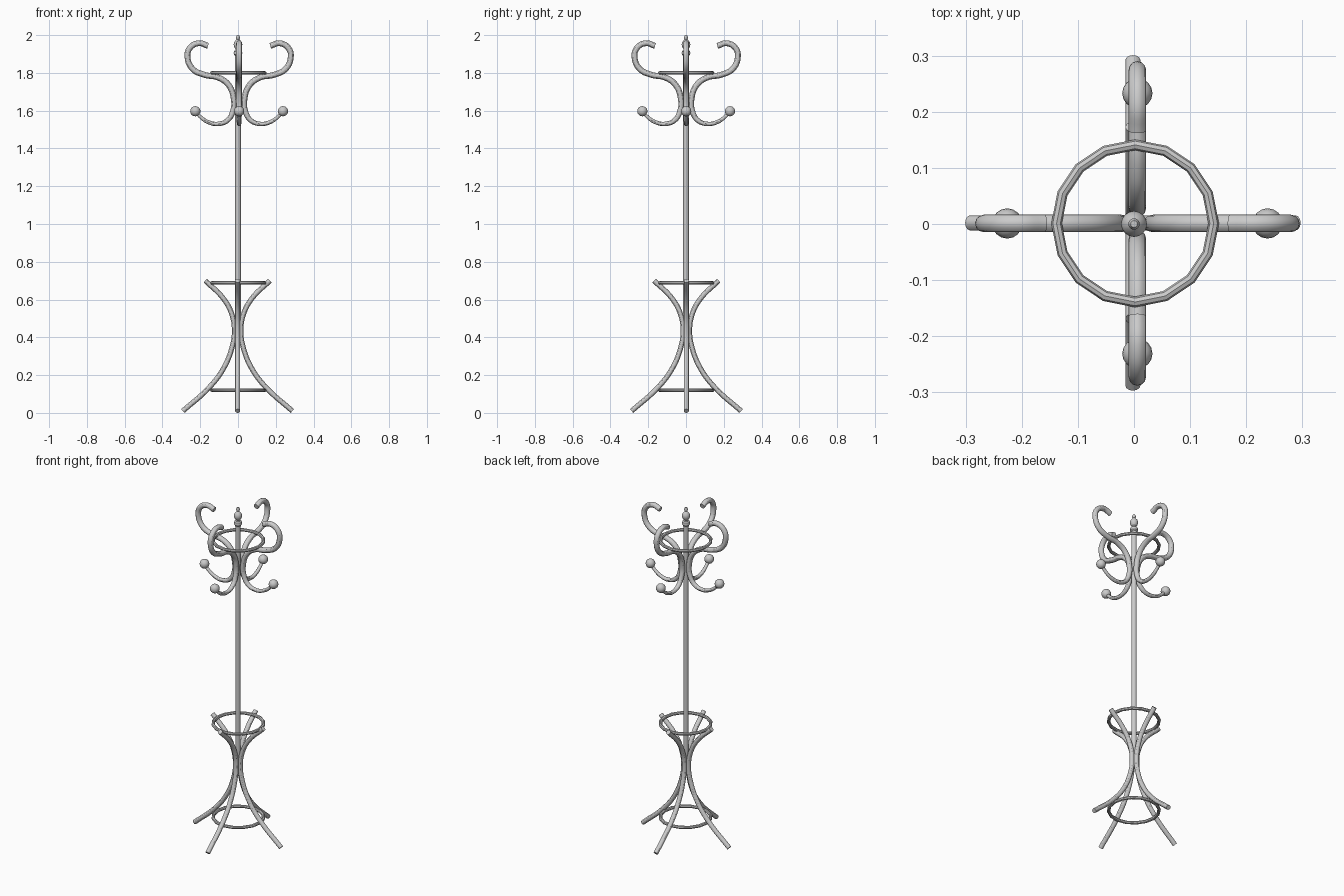
import bpy
from math import sin, cos, pi

if "Cube" in bpy.data.objects:
    bpy.data.objects.remove(bpy.data.objects["Cube"])


def smooth(obj):
    bpy.ops.object.select_all(action='DESELECT')
    obj.select_set(True)
    bpy.context.view_layer.objects.active = obj
    bpy.ops.object.shade_smooth_by_angle()


def tube(name, pts, radius, angle, offset):
    """Bent round rod through (distance, z, thickness factor) points, turned about z."""
    cu = bpy.data.curves.new(name, 'CURVE')
    cu.dimensions = '3D'
    cu.twist_mode = 'MINIMUM'
    cu.bevel_depth = radius
    cu.bevel_resolution = 4
    cu.use_fill_caps = True
    cu.resolution_u = 6
    sp = cu.splines.new('BEZIER')
    sp.bezier_points.add(len(pts) - 1)
    for bp, (d, z, f) in zip(sp.bezier_points, pts):
        bp.co = (d * cos(angle) + offset[0], d * sin(angle) + offset[1], z)
        bp.radius = f
        bp.handle_left_type = bp.handle_right_type = 'AUTO'
    obj = bpy.data.objects.new(name, cu)
    bpy.context.collection.objects.link(obj)
    bpy.ops.object.select_all(action='DESELECT')
    obj.select_set(True)
    bpy.context.view_layer.objects.active = obj
    bpy.ops.object.convert(target='MESH')
    smooth(bpy.context.view_layer.objects.active)


def lathe(name, profile, n=16):
    """Closed turned shape from (radius, z) points."""
    verts = [(r * cos(2 * pi * i / n), r * sin(2 * pi * i / n), z)
             for r, z in profile for i in range(n)]
    faces = [(k * n + i, k * n + (i + 1) % n, (k + 1) * n + (i + 1) % n, (k + 1) * n + i)
             for k in range(len(profile) - 1) for i in range(n)]
    faces.append(tuple(reversed(range(n))))
    faces.append(tuple(range(len(verts) - n, len(verts))))
    me = bpy.data.meshes.new(name)
    me.from_pydata(verts, [], faces)
    obj = bpy.data.objects.new(name, me)
    bpy.context.collection.objects.link(obj)
    smooth(obj)


# Central pole with turned finial
lathe("pole", [(0.015, 0.42), (0.015, 1.885)])
lathe("finial", [(0.015, 1.88), (0.016, 1.892), (0.022, 1.898), (0.023, 1.906),
                 (0.021, 1.914), (0.014, 1.92), (0.013, 1.927), (0.02, 1.937),
                 (0.023, 1.95), (0.02, 1.963), (0.012, 1.973), (0.007, 1.978),
                 (0.010, 1.985), (0.010, 1.992), (0.006, 2.0)])

# Side profiles: leg, and arm that runs from the top curl down to the lower hook
leg = [(0.29, 0.010, 1), (0.15, 0.135, 1), (0.075, 0.235, 1), (0.03, 0.345, 1),
       (0.017, 0.43, 1), (0.03, 0.52, 1), (0.075, 0.605, 1), (0.171, 0.70, 1)]
arm = [(0.165, 1.943, 1), (0.215, 1.957, 1), (0.262, 1.93, 1), (0.273, 1.88, 1),
       (0.245, 1.82, 1), (0.185, 1.79, 1), (0.11, 1.775, 1), (0.055, 1.735, 1),
       (0.028, 1.66, 1), (0.032, 1.60, 0.95), (0.06, 1.55, 0.85), (0.11, 1.53, 0.75),
       (0.165, 1.54, 0.68), (0.205, 1.567, 0.6), (0.232, 1.597, 0.55)]

names = ["right", "back", "left", "front"]
for i, side in enumerate(names):
    a = i * pi / 2
    tube(side + "_leg", leg, 0.0135, a, (-0.002, 0.002))
    tube(side + "_arm", arm, 0.0155, a, (0.006, 0.001))
    # Ball at the tip of the lower hook
    bpy.ops.mesh.primitive_uv_sphere_add(
        segments=16, ring_count=10, radius=0.027,
        location=(0.232 * cos(a) + 0.006, 0.232 * sin(a) + 0.001, 1.597))
    ball = bpy.context.object
    ball.name = side + "_hook_ball"
    smooth(ball)

# Sixteen-sided hoops
for name, z in [("bottom_ring", 0.12), ("umbrella_ring", 0.688), ("top_ring", 1.80)]:
    bpy.ops.mesh.primitive_torus_add(major_segments=16, minor_segments=8,
                                     major_radius=0.14, minor_radius=0.0095,
                                     location=(0.002, 0.001, z))
    ring = bpy.context.object
    ring.name = name
    smooth(ring)
